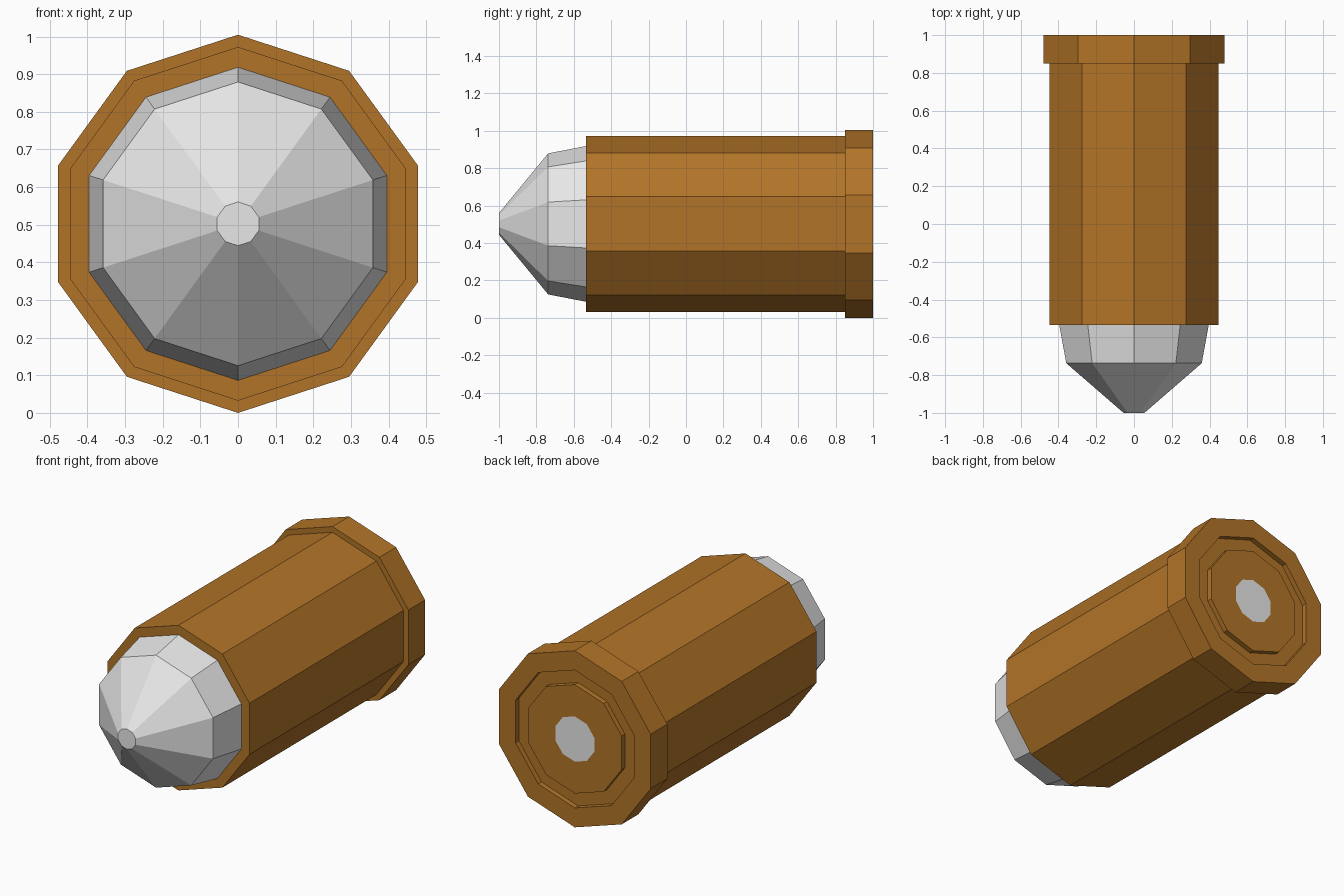
import bpy, bmesh, math

if "Cube" in bpy.data.objects:
    bpy.data.objects.remove(bpy.data.objects["Cube"])

SIDES = 10
CZ = 0.5025  # height of the long axis


def material(name, rgb):
    m = bpy.data.materials.new(name)
    m.diffuse_color = (*rgb, 1.0)
    m.use_nodes = True
    m.node_tree.nodes["Principled BSDF"].inputs["Base Color"].default_value = m.diffuse_color
    return m


brass = material("brown_brass", (0.448, 0.174, 0.021))
lead = material("light_grey", (0.8, 0.8, 0.8))


def turned(name, profile, mats):
    """Ten-sided solid turned around the y axis from (radius, y) points, capped at both ends."""
    bm = bmesh.new()
    rings = []
    for r, y in profile:
        ring = []
        for k in range(SIDES):
            a = 2 * math.pi * k / SIDES
            ring.append(bm.verts.new((r * math.sin(a), y, CZ + r * math.cos(a))))
        rings.append(ring)
    for a, b in zip(rings, rings[1:]):
        for k in range(SIDES):
            n = (k + 1) % SIDES
            bm.faces.new((a[k], a[n], b[n], b[k]))
    bm.faces.new(rings[0])
    end_cap = bm.faces.new(rings[-1])
    end_cap.material_index = len(mats) - 1
    bmesh.ops.recalc_face_normals(bm, faces=bm.faces)
    me = bpy.data.meshes.new(name)
    bm.to_mesh(me)
    bm.free()
    for m in mats:
        me.materials.append(m)
    ob = bpy.data.objects.new(name, me)
    bpy.context.collection.objects.link(ob)
    return ob


# Case: body, rim, ring groove in the back, grey primer as the end cap
turned("case", [(0.47, -0.535), (0.47, 0.85), (0.5025, 0.85), (0.5025, 1.0),
                (0.392, 1.0), (0.392, 0.97), (0.31, 0.97), (0.31, 1.0),
                (0.129, 1.0)], [brass, lead])

# Pointed tip with a small flat nose
turned("tip", [(0.058, -1.0), (0.377, -0.737), (0.417, -0.53)], [lead])
